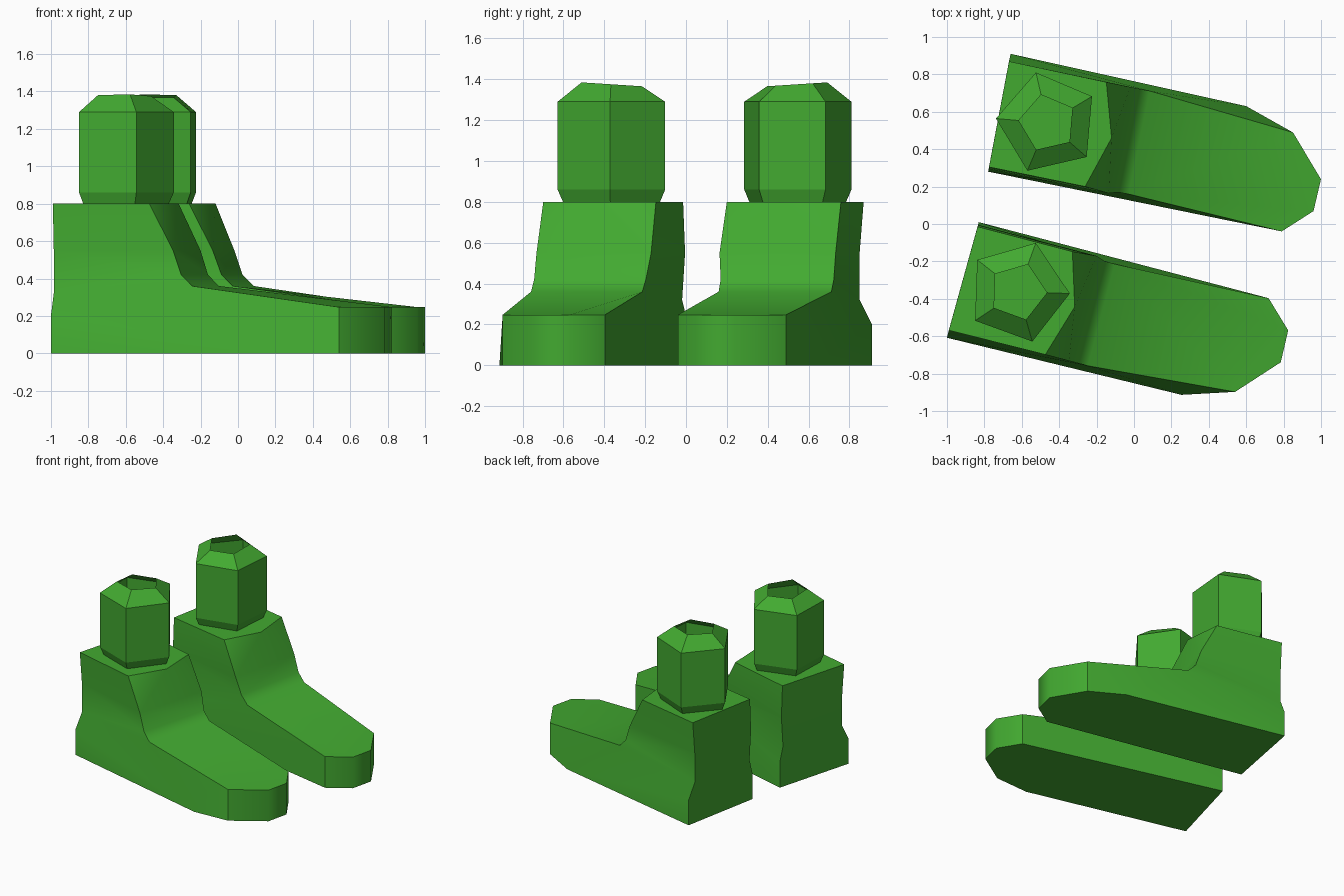
import bpy, bmesh, math

if "Cube" in bpy.data.objects:
    bpy.data.objects.remove(bpy.data.objects["Cube"])

green = bpy.data.materials.new("green")
green.diffuse_color = (0.055, 0.4, 0.03, 1)
green.use_nodes = True
green.node_tree.nodes["Principled BSDF"].inputs["Base Color"].default_value = green.diffuse_color


def finish(name, bm):
    bmesh.ops.recalc_face_normals(bm, faces=bm.faces)
    me = bpy.data.meshes.new(name)
    bm.to_mesh(me)
    bm.free()
    ob = bpy.data.objects.new(name, me)
    me.materials.append(green)
    bpy.context.collection.objects.link(ob)
    return ob


# Boot: u runs from heel to toe, v across; side=-1 mirrors it
def boot(name, x, y, angle, side):
    bm = bmesh.new()
    c, s = math.cos(math.radians(angle)), math.sin(math.radians(angle))

    def V(u, v, z):
        v *= side
        return bm.verts.new((x + u * c - v * s, y + u * s + v * c, z))

    # heel corners, top to sole: outer and inner
    zs = (0.8, 0.55, 0.32, 0.2, 0)
    heel_o = [V(-0.008, v, z) for v, z in zip((0.6, 0.58, 0.58, 0.641, 0.641), zs)]
    heel_i = [V(0, v, z) for v, z in zip((0.025, 0.015, 0.03, 0, 0), zs)]
    # instep corners, top to foot
    prof = ((0.524, 0.8), (0.655, 0.55), (0.70, 0.42), (0.76, 0.36))
    in_o = [V(u, 0.595, z) for u, z in prof]
    in_i = [V(u, v, z) for (u, z), v in zip(prof, (0.025, 0.015, 0.03, 0.032))]
    mid = V(0.611, 0.308, 0.8)
    # toe outline, sole and top
    toe = ((1.556, 0.53), (1.752, 0.315), (1.747, 0.14), (1.602, 0))
    sole = [V(u, v, 0) for u, v in toe]
    cap = [V(u, v, 0.247) for u, v in toe]
    bulge = V(1.283, 0.618, 0)

    F = bm.faces.new
    for i in range(4):
        F((heel_o[i], heel_o[i + 1], heel_i[i + 1], heel_i[i]))
    for i in range(3):
        F((heel_o[i], heel_o[i + 1], in_o[i + 1], in_o[i]))
        F((heel_i[i], heel_i[i + 1], in_i[i + 1], in_i[i]))
        F((sole[i], sole[i + 1], cap[i + 1], cap[i]))
    for i in (1, 2):
        F((in_o[i], in_o[i + 1], in_i[i + 1], in_i[i]))
    F((in_o[0], mid, in_o[1]))
    F((mid, in_i[1], in_o[1]))
    F((mid, in_i[0], in_i[1]))
    F((heel_o[0], heel_i[0], in_i[0], mid, in_o[0]))
    F((heel_o[3], heel_o[4], bulge, in_o[3]))
    F((bulge, sole[0], cap[0], in_o[3]))
    F((heel_i[3], heel_i[4], sole[3], cap[3], in_i[3]))
    F([in_o[3]] + cap + [in_i[3]])
    F([heel_o[4], bulge] + sole + [heel_i[4]])
    for i in (0, 3):
        bm.edges.get((sole[i], cap[i])).smooth = False
    ob = finish(name, bm)
    bpy.ops.object.select_all(action='DESELECT')
    ob.select_set(True)
    bpy.context.view_layer.objects.active = ob
    bpy.ops.object.shade_smooth_by_angle(angle=math.radians(46))


# Leg: five-sided open tube with tapered ends and a slightly tilted rim
def leg(name, x, y, phase, tilt):
    bm = bmesh.new()
    rings = []
    for r, z, t in ((0.25, 0.8, 0), (0.277, 0.86, 0), (0.277, 1.29, 0), (0.155, 1.375, tilt)):
        ring = []
        for i in range(5):
            a = math.radians(phase + 72 * i)
            ring.append(bm.verts.new((x + r * math.cos(a), y + r * math.sin(a),
                                      z + t * math.sin(a))))
        rings.append(ring)
    for a, b in zip(rings, rings[1:]):
        for i in range(5):
            j = (i + 1) % 5
            bm.faces.new((a[i], a[j], b[j], b[i]))
    finish(name, bm)


boot("boot_back", -0.78, 0.28, -11.5, 1)
boot("boot_front", -0.83, 0.01, -14.7, -1)
leg("leg_back", -0.462, 0.54, 31, 0.01)
leg("leg_front", -0.62, -0.362, -2, -0.01)
